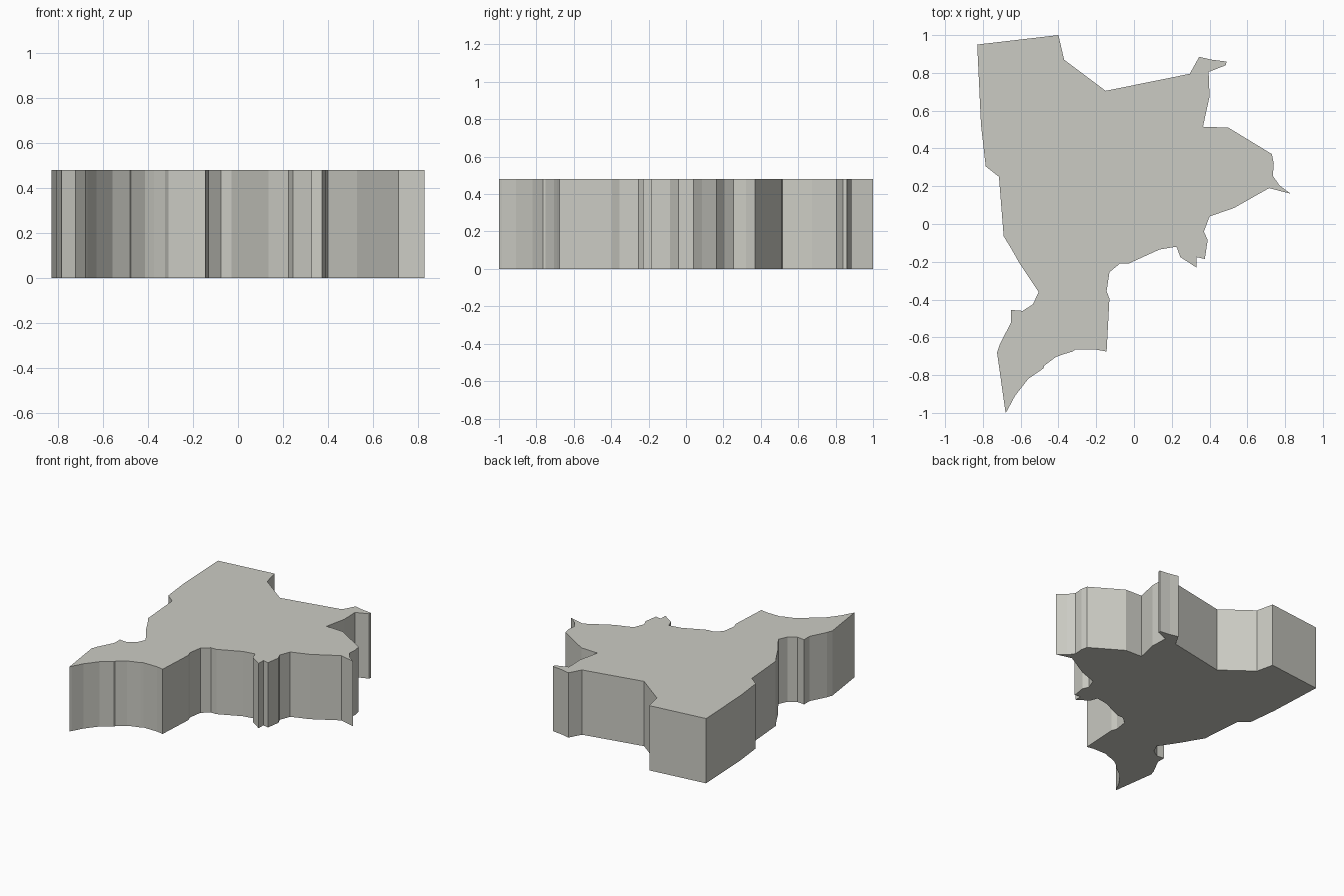
import bpy
import bmesh

HEIGHT = 0.48

# Irregular outline, clockwise seen from above
outline = [
    # back edge and small back-right spur
    (-.83, .95), (-.40, 1.0), (-.37, .87), (-.15, .705), (.295, .795),
    (.345, .885), (.41, .87), (.49, .86), (.485, .84), (.395, .805),
    # right side lobe
    (.40, .675), (.365, .515), (.50, .51), (.73, .37), (.74, .32),
    (.735, .255), (.77, .205), (.83, .16), (.715, .19), (.53, .085),
    # right-front notches
    (.40, .04), (.37, -.04), (.39, -.085), (.375, -.185), (.33, -.175),
    (.33, -.23), (.245, -.175), (.225, -.12), (.135, -.135), (-.03, -.21),
    # front leg
    (-.075, -.21), (-.13, -.255), (-.145, -.355), (-.13, -.395),
    (-.145, -.675), (-.20, -.665), (-.31, -.665), (-.325, -.675),
    (-.375, -.69), (-.415, -.705), (-.475, -.75), (-.48, -.765),
    (-.56, -.82), (-.63, -.91), (-.67, -.985), (-.68, -1.0),
    # left side
    (-.725, -.68), (-.71, -.635), (-.65, -.52), (-.65, -.455), (-.59, -.46),
    (-.535, -.425), (-.505, -.36), (-.605, -.21), (-.65, -.13), (-.69, -.065),
    (-.715, .25), (-.785, .305), (-.81, .525),
]

# Extrude the outline into a flat-sided slab
bm = bmesh.new()
base = bm.faces.new([bm.verts.new((x, y, 0)) for x, y in outline])
result = bmesh.ops.extrude_face_region(bm, geom=[base], use_keep_orig=True)
top = [g for g in result["geom"] if isinstance(g, bmesh.types.BMVert)]
bmesh.ops.translate(bm, verts=top, vec=(0, 0, HEIGHT))
bmesh.ops.recalc_face_normals(bm, faces=bm.faces)

mesh = bpy.data.meshes.new("region_slab")
bm.to_mesh(mesh)
bm.free()

# One warm light grey over the whole part
grey = bpy.data.materials.new("warm_light_grey")
grey.diffuse_color = (0.6, 0.6, 0.55, 1)
mesh.materials.append(grey)

slab = bpy.data.objects.new("region_slab", mesh)
bpy.context.collection.objects.link(slab)
